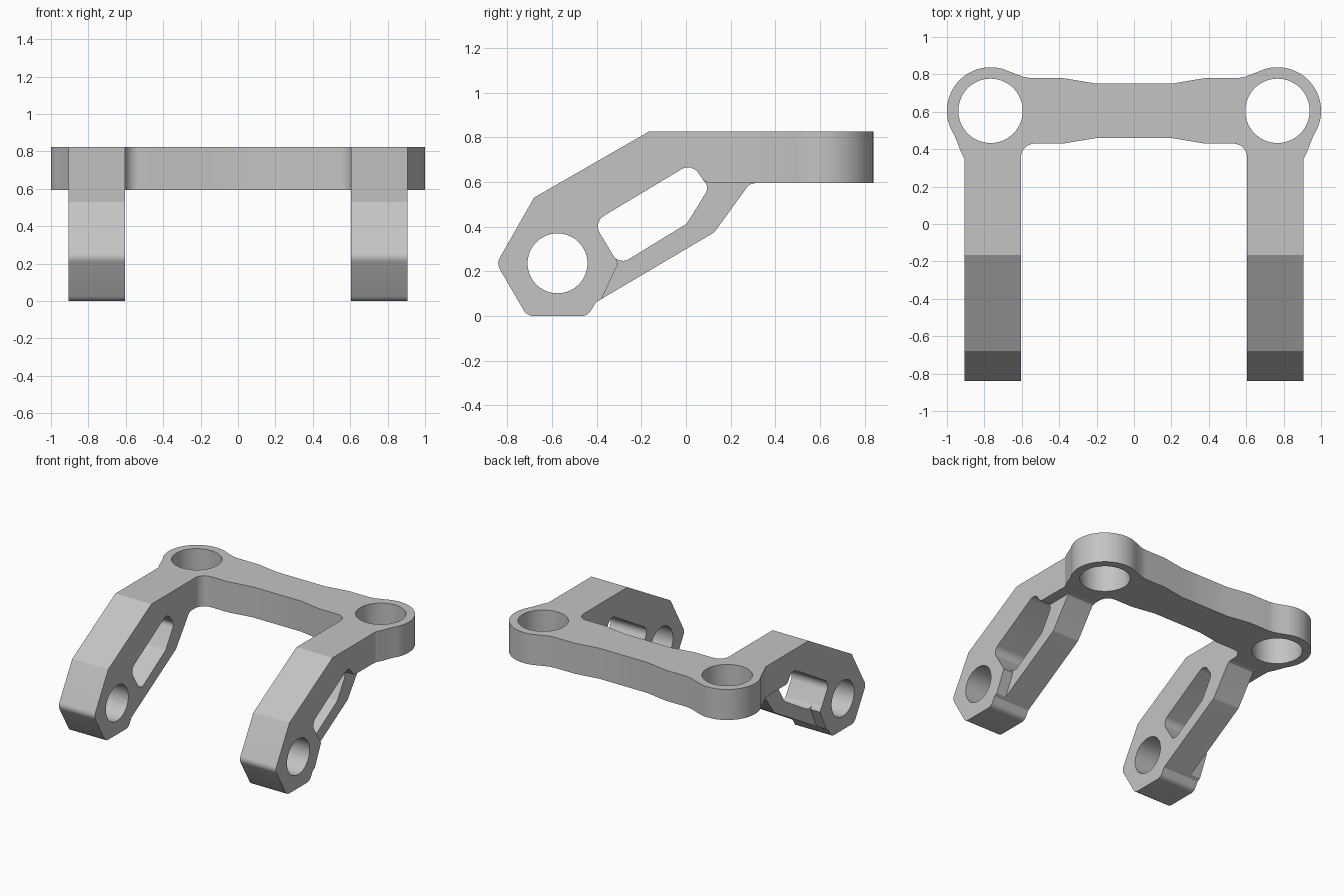
import bpy, bmesh, math
from mathutils import Vector

if "Cube" in bpy.data.objects:
    bpy.data.objects.remove(bpy.data.objects["Cube"], do_unlink=True)

grey = bpy.data.materials.new("satin_grey")
grey.use_nodes = True
grey.diffuse_color = (0.55, 0.55, 0.55, 1)
grey.node_tree.nodes["Principled BSDF"].inputs["Base Color"].default_value = (0.55, 0.55, 0.55, 1)


def arc(cx, cy, r, start, end, n):
    """Points along a circular arc, angles in degrees."""
    angles = [math.radians(start + (end - start) * i / n) for i in range(n + 1)]
    return [(cx + r * math.cos(a), cy + r * math.sin(a)) for a in angles]


def rounded(corners, steps=6):
    """Outline with each (a, b, radius) corner replaced by a fillet."""
    out = []
    for i, (a, b, r) in enumerate(corners):
        p = Vector((a, b))
        if not r:
            out.append((a, b))
            continue
        u = (Vector(corners[i - 1][:2]) - p).normalized()
        v = (Vector(corners[(i + 1) % len(corners)][:2]) - p).normalized()
        half = u.angle(v) / 2
        centre = p + (u + v).normalized() * r / math.sin(half)
        reach = r / math.tan(half)
        d0, d1 = p + u * reach - centre, p + v * reach - centre
        for k in range(steps + 1):
            d = d0.lerp(d1, k / steps).normalized() * r
            out.append(tuple(centre + d))
    return out


def prism(name, outline, low, high, axis):
    """Extrude a flat outline along x (outline is y, z) or z (outline is x, y)."""
    bm = bmesh.new()
    place = (lambda p: (low, *p)) if axis == "x" else (lambda p: (*p, low))
    face = bm.faces.new([bm.verts.new(place(p)) for p in outline])
    side = bmesh.ops.extrude_face_region(bm, geom=[face])["geom"]
    move = (high - low, 0, 0) if axis == "x" else (0, 0, high - low)
    bmesh.ops.translate(bm, vec=move, verts=[g for g in side if isinstance(g, bmesh.types.BMVert)])
    bmesh.ops.recalc_face_normals(bm, faces=bm.faces)
    mesh = bpy.data.meshes.new(name)
    bm.to_mesh(mesh)
    bm.free()
    mesh.materials.append(grey)
    obj = bpy.data.objects.new(name, mesh)
    bpy.context.collection.objects.link(obj)
    return obj


def activate(obj):
    bpy.ops.object.select_all(action="DESELECT")
    obj.select_set(True)
    bpy.context.view_layer.objects.active = obj


def cut(obj, cutter):
    mod = obj.modifiers.new("cut", "BOOLEAN")
    mod.operation = "DIFFERENCE"
    mod.solver = "EXACT"
    mod.object = cutter
    activate(obj)
    bpy.ops.object.modifier_apply(modifier=mod.name)
    bpy.data.objects.remove(cutter, do_unlink=True)


IN, OUT = 0.605, 0.905       # arm sides
LOW, TOP = 0.595, 0.825      # bridge plate heights
SEAM = 0.31                  # where the arm meets the plate

# Arm: hexagonal foot, sloping beam and lower strut
arm = prism("arms", rounded([
    (-0.711, 0, 0.05), (-0.44, 0, 0.05), (-0.403, 0.062, 0), (0.127, 0.375, 0.03),
    (0.272, LOW - 0.02, 0), (0.285, LOW - 0.006, 0), (SEAM, LOW, 0), (SEAM, TOP, 0),
    (-0.167, TOP, 0), (-0.68, 0.53, 0), (-0.848, 0.235, 0.05)]), IN, OUT, "x")

# Foot bore, long window, and the recess on the outside of the strut
cut(arm, prism("bore_cutter", arc(-0.575, 0.236, 0.134, 0, 354, 59), IN - 0.1, OUT + 0.1, "x"))
cut(arm, prism("window_cutter", rounded([
    (-0.415, 0.42, 0.055), (-0.3, 0.228, 0.05), (0.003, 0.413, 0.04),
    (0.102, 0.573, 0.04), (0.025, 0.684, 0.055)]), IN - 0.1, OUT + 0.1, "x"))
cut(arm, prism("recess_cutter", [
    (-0.4, 0.03), (-0.304, 0.235), (-0.335, 0.3), (-0.25, 0.38), (0.02, 0.59),
    (0.075, 0.612), (0.088, 0.6), (0.11, LOW + 0.002), (0.45, LOW + 0.002), (0.45, 0.03)],
    OUT - 0.08, OUT + 0.1, "x"))
mirror = arm.modifiers.new("mirror", "MIRROR")
mirror.use_clip = False
activate(arm)
bpy.ops.object.modifier_apply(modifier=mirror.name)

# Bridge plate with a ring boss at each end
RX, RY = 0.767, 0.605
half = [(0.2, 0.75), (0.38, 0.78), (0.55, 0.78), (0.59, 0.786), (0.635, 0.803)]
half += arc(RX, RY, 0.233, 115, -34, 40)
half += [(0.925, 0.385), (OUT, 0.345), (OUT, SEAM), (IN, SEAM)]
half += arc(0.53, 0.355, 0.075, 0, 90, 8)
half += [(0.38, 0.43), (0.2, 0.46)]
plate = prism("bridge_plate", half + [(-x, y) for x, y in reversed(half)], LOW, TOP, "z")
for side in (1, -1):
    cut(plate, prism("ring_cutter", arc(side * RX, RY, 0.172, 0, 354, 59), LOW - 0.1, TOP + 0.1, "z"))

for obj in (arm, plate):
    activate(obj)
    bpy.ops.object.shade_smooth_by_angle(angle=math.radians(25))
